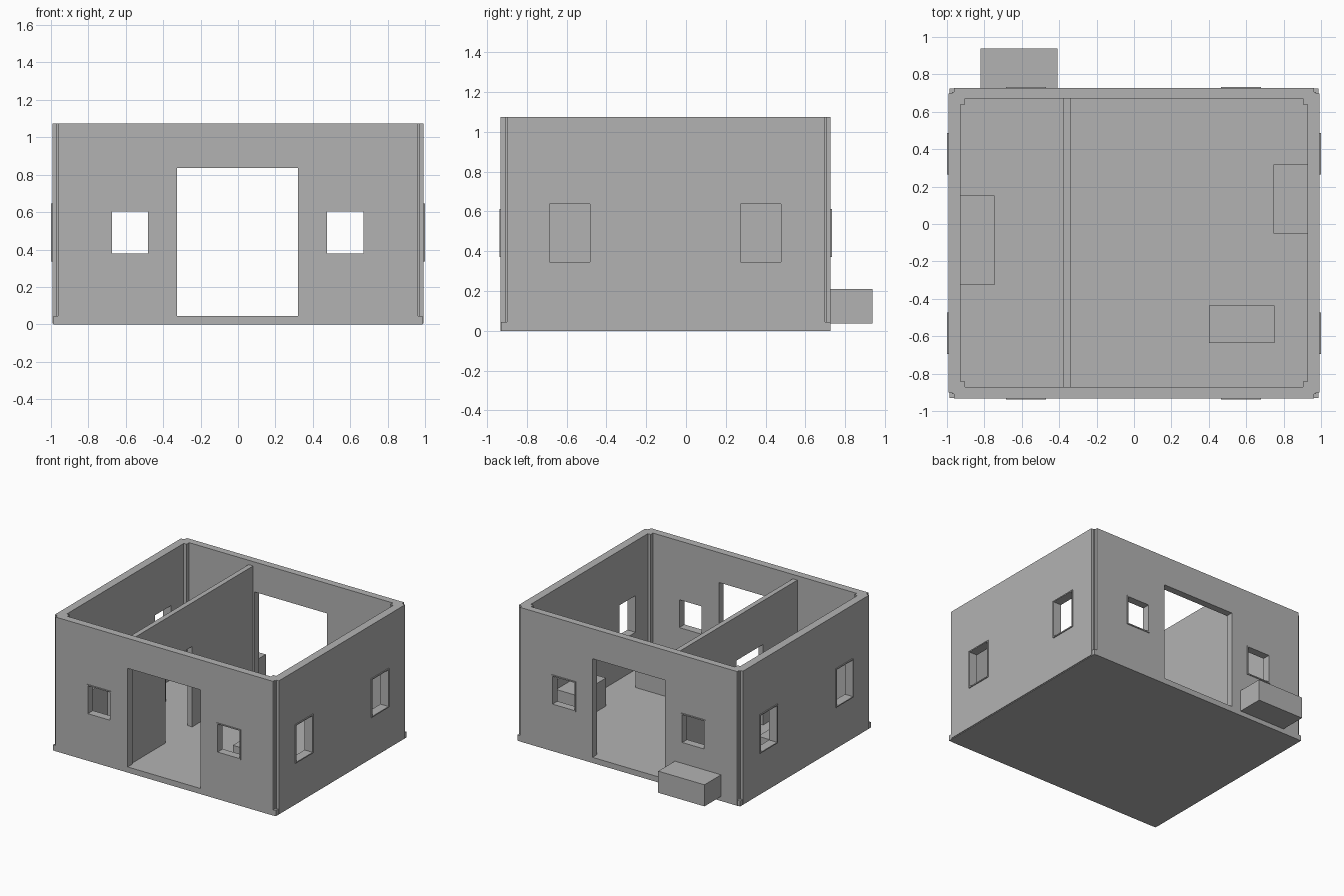
import bpy, bmesh
from mathutils import Vector

if "Cube" in bpy.data.objects:
    bpy.data.objects.remove(bpy.data.objects["Cube"])

grey = bpy.data.materials.new("plain_grey")
grey.diffuse_color = (0.45, 0.45, 0.45, 1)
grey.use_nodes = True
grey.node_tree.nodes["Principled BSDF"].inputs["Base Color"].default_value = grey.diffuse_color


def finish(name, bm):
    bmesh.ops.recalc_face_normals(bm, faces=bm.faces)
    mesh = bpy.data.meshes.new(name)
    bm.to_mesh(mesh)
    bm.free()
    mesh.materials.append(grey)
    obj = bpy.data.objects.new(name, mesh)
    bpy.context.collection.objects.link(obj)
    return obj


def box(name, x, y, z):
    """Solid block given as (low, high) ranges."""
    bm = bmesh.new()
    bmesh.ops.create_cube(bm, size=1)
    for v in bm.verts:
        v.co = Vector([(r[0] + r[1]) / 2 + c * (r[1] - r[0])
                       for r, c in zip((x, y, z), v.co)])
    return finish(name, bm)


def panel(name, along, span, height, depth, holes):
    """Upright slab along 'x' or 'y' with rectangular holes (u0, u1, z0, z1)."""
    us = sorted(set(span) | {u for h in holes for u in h[:2]})
    zs = sorted(set(height) | {z for h in holes for z in h[2:]})

    def place(u, d, z):
        return (u, d, z) if along == 'x' else (d, u, z)

    bm = bmesh.new()
    grid = [[bm.verts.new(place(u, depth[0], z)) for z in zs] for u in us]
    for i in range(len(us) - 1):
        for j in range(len(zs) - 1):
            cu, cz = (us[i] + us[i + 1]) / 2, (zs[j] + zs[j + 1]) / 2
            if not any(h[0] < cu < h[1] and h[2] < cz < h[3] for h in holes):
                bm.faces.new((grid[i][j], grid[i + 1][j],
                              grid[i + 1][j + 1], grid[i][j + 1]))
    bmesh.ops.delete(bm, geom=[v for v in bm.verts if not v.link_faces], context='VERTS')
    out = bmesh.ops.extrude_face_region(bm, geom=bm.faces[:], use_keep_orig=True)
    moved = [g for g in out['geom'] if isinstance(g, bmesh.types.BMVert)]
    bmesh.ops.translate(bm, verts=moved, vec=place(0, depth[1] - depth[0], 0))
    return finish(name, bm)


def window_frame(name, along, hole, depth, rim=0.009):
    """Thin rim around a window opening."""
    u0, u1, z0, z1 = hole
    panel(name, along, (u0 - rim, u1 + rim), (z0 - rim, z1 + rim), depth, [hole])


TOP, FLOOR = 1.075, 0.045

# Floor slab
box("floor_slab", (-0.987, 0.987), (-0.93, 0.725), (0, FLOOR))

# Front and back walls: wide doorway with a window on each side
door = (-0.325, 0.32, FLOOR, 0.835)
small = [(-0.675, -0.48, 0.38, 0.603), (0.475, 0.67, 0.38, 0.603)]
for side, depth, rim in (("front", (-0.932, -0.872), (-0.937, -0.92)),
                         ("back", (0.671, 0.727), (0.715, 0.733))):
    panel(side + "_wall", 'x', (-0.963, 0.963), (0, TOP), depth, [door] + small)
    for n, hole in enumerate(small):
        window_frame(f"{side}_window_frame_{n + 1}", 'x', hole, rim)

# Side walls: two tall windows each
tall = [(-0.685, -0.483, 0.345, 0.638), (0.274, 0.478, 0.345, 0.638)]
for side, s in (("left", -1), ("right", 1)):
    panel(side + "_wall", 'y', (-0.90, 0.697), (0.005, TOP), (s * 0.993, s * 0.928), tall)
    for n, hole in enumerate(tall):
        window_frame(f"{side}_window_frame_{n + 1}", 'y', hole, (s * 1.0, s * 0.98))
    # Recessed corner posts
    for end, y in (("front", (-0.91, -0.842)), ("back", (0.638, 0.705))):
        box(f"{end}_{side}_post", sorted((s * 0.973, s * 0.903)), y, (FLOOR, TOP))

# Inner partition with its own doorway
panel("partition", 'y', (-0.872, 0.671), (FLOOR, 1.04), (-0.376, -0.336),
      [(-0.44, -0.10, FLOOR, 0.69)])

# Furniture blocks and the outside step
box("left_bench", (-0.93, -0.745), (-0.327, 0.153), (FLOOR, 0.28))
box("right_bench", (0.745, 0.928), (-0.052, 0.318), (FLOOR, 0.27))
box("low_table", (0.40, 0.75), (-0.637, -0.435), (FLOOR, 0.30))
box("outside_block", (-0.82, -0.41), (0.727, 0.937), (0.037, 0.21))
